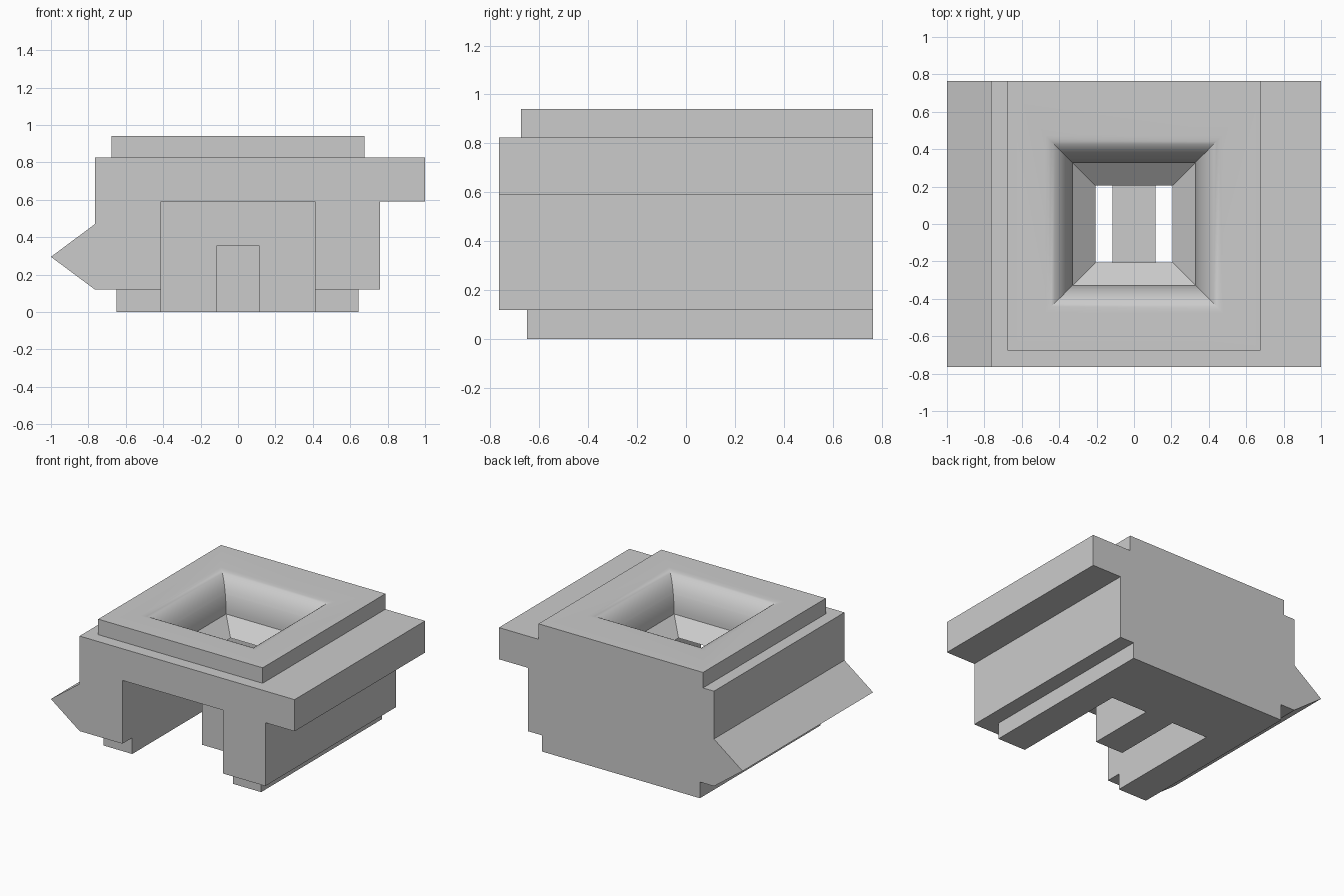
import bpy
import bmesh
import math

cube = bpy.data.objects.get("Cube")
if cube:
    bpy.data.objects.remove(cube, do_unlink=True)

stone = bpy.data.materials.new("plain grey")
stone.use_nodes = True
GREY = (0.6, 0.6, 0.6, 1.0)
stone.diffuse_color = GREY
stone.node_tree.nodes["Principled BSDF"].inputs["Base Color"].default_value = GREY


def loft(name, rings, helper=False):
    """Closed solid through a list of matching rings of points."""
    bm = bmesh.new()
    loops = [[bm.verts.new(p) for p in ring] for ring in rings]
    count = len(loops[0])
    for a, b in zip(loops, loops[1:]):
        for i in range(count):
            j = (i + 1) % count
            bm.faces.new((a[i], a[j], b[j], b[i]))
    bm.faces.new(loops[0][::-1])
    bm.faces.new(loops[-1])
    bmesh.ops.recalc_face_normals(bm, faces=bm.faces)
    mesh = bpy.data.meshes.new(name)
    bm.to_mesh(mesh)
    bm.free()
    mesh.materials.append(stone)
    obj = bpy.data.objects.new(name, mesh)
    bpy.context.collection.objects.link(obj)
    obj.hide_render = helper
    return obj


def extrude(name, profile, y0, y1, helper=False):
    """Push an x-z outline from y0 to y1."""
    return loft(name, [[(x, y, z) for x, z in profile] for y in (y0, y1)], helper)


def box(name, x0, x1, y0, y1, z0, z1, helper=False):
    return extrude(name, [(x0, z0), (x1, z0), (x1, z1), (x0, z1)], y0, y1, helper)


def square(half, z):
    return [(-half, -half, z), (half, -half, z), (half, half, z), (-half, half, z)]


def cut(obj, *cutters):
    bpy.context.view_layer.objects.active = obj
    for cutter in cutters:
        mod = obj.modifiers.new("cut", "BOOLEAN")
        mod.operation = "DIFFERENCE"
        mod.solver = "EXACT"
        mod.object = cutter
        bpy.ops.object.modifier_apply(modifier=mod.name)


DEPTH = 0.765   # half depth of the block
TOP = 0.94
STEP = 0.825    # underside of the upper slab
FOOT = 0.12     # top of the foot slab
ROOF = 0.59     # ceiling of the front cavity
BACK = 0.265    # back wall of the cavity

# Main block: ridge on one side, ledge on the other
body = extrude("body", [(-0.765, FOOT), (0.76, FOOT), (0.76, ROOF), (1, ROOF),
                        (1, STEP), (-0.765, STEP), (-0.765, 0.47), (-1, 0.295)],
               -DEPTH, DEPTH)
# Stepped slabs above and below, flush at the back
top_slab = box("top_slab", -0.675, 0.675, -0.675, DEPTH, STEP, TOP)
foot_slab = box("foot_slab", -0.65, 0.645, -0.65, DEPTH, 0, FOOT)

# Cavity open to the front and the ground
cavity = box("cavity_cutter", -0.413, 0.413, -1, BACK, -0.2, ROOF, True)

# Funnel: rounded lip, then a straight taper into the cavity
LIP, NECK, THROAT, NECK_Z = 0.475, 0.325, 0.205, 0.69
STEPS = 14
rings = [square(THROAT, 0.5), square(THROAT, ROOF)]
for i in range(STEPS + 1):
    t = i / STEPS * math.pi / 2
    rings.append(square(LIP - (LIP - NECK) * math.cos(t),
                        NECK_Z + (TOP - NECK_Z) * math.sin(t)))
rings.append(square(LIP, TOP + 0.1))
funnel = loft("funnel_cutter", rings, True)

cut(body, cavity, funnel)
cut(top_slab, funnel)
cut(foot_slab, cavity)

# Post standing against the cavity's back wall
post = box("post", -0.115, 0.115, -0.26, BACK, 0, 0.355)

for helper in (cavity, funnel):
    bpy.data.objects.remove(helper, do_unlink=True)

# Smooth the rounded lip, keep all other edges crisp
bpy.ops.object.select_all(action="DESELECT")
for obj in (body, top_slab, foot_slab, post):
    obj.select_set(True)
bpy.context.view_layer.objects.active = body
bpy.ops.object.shade_smooth_by_angle(angle=math.radians(25))
